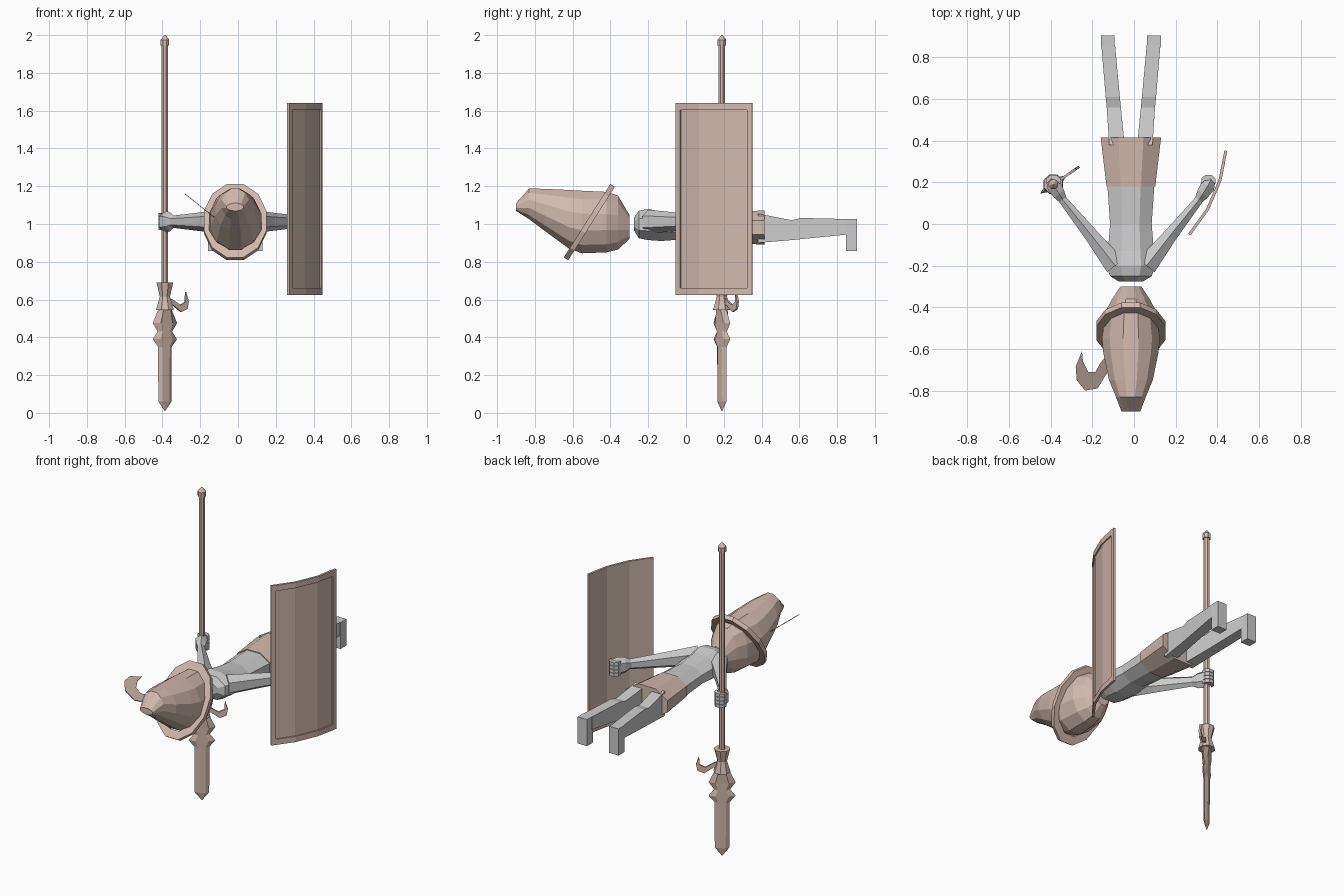
import bpy, bmesh, math
from mathutils import Vector as V

if "Cube" in bpy.data.objects:
    bpy.data.objects.remove(bpy.data.objects["Cube"])

CX = -0.015                      # the figure's own mid-plane
brown = bpy.data.materials.new("brown")
brown.diffuse_color = (0.64, 0.49, 0.43, 1)
brown.use_nodes = True
brown.node_tree.nodes["Principled BSDF"].inputs["Base Color"].default_value = brown.diffuse_color


def finish(name, bm, mat=None):
    bmesh.ops.recalc_face_normals(bm, faces=bm.faces)
    me = bpy.data.meshes.new(name)
    bm.to_mesh(me)
    bm.free()
    ob = bpy.data.objects.new(name, me)
    bpy.context.collection.objects.link(ob)
    if mat:
        me.materials.append(mat)
    return ob


def skin(name, rings, mat=None, closed=False):
    """Join rings of points with quads; cap the ends, or close into a loop."""
    bm = bmesh.new()
    vs = [[bm.verts.new(p) for p in r] for r in rings]
    n = len(vs[0])
    pairs = list(zip(vs, vs[1:])) + ([(vs[-1], vs[0])] if closed else [])
    for a, b in pairs:
        for i in range(n):
            j = (i + 1) % n
            bm.faces.new((a[i], a[j], b[j], b[i]))
    if not closed:
        bm.faces.new(vs[0])
        bm.faces.new(vs[-1])
    return finish(name, bm, mat)


def oval(c, a, b, n):
    """n-sided ring with flat sides touching the axes a and b."""
    k = 1 / math.cos(math.pi / n)
    return [V(c) + V(a) * k * math.cos(t) + V(b) * k * math.sin(t)
            for t in [(i + 0.5) * 2 * math.pi / n for i in range(n)]]


def along_y(sections, n, cx=CX):
    """Rings from (y, half width, z top, z bottom)."""
    return [oval((cx, y, (t + b) / 2), (hx, 0, 0), (0, 0, (t - b) / 2), n)
            for y, hx, t, b in sections]


def box(name, x0, x1, y0, y1, z0, z1, mat=None):
    return skin(name, [[(x, y, z) for x, y in
                        ((x0, y0), (x1, y0), (x1, y1), (x0, y1))] for z in (z0, z1)], mat)


# Head with tall pointed helmet
skin("helmet", along_y([
    (-0.90, 0.045, 1.11, 1.07), (-0.83, 0.072, 1.188, 1.025),
    (-0.75, 0.105, 1.186, 0.965), (-0.62, 0.132, 1.18, 0.87),
    (-0.55, 0.139, 1.176, 0.845), (-0.42, 0.122, 1.17, 0.85),
    (-0.36, 0.09, 1.15, 0.865), (-0.30, 0.05, 1.05, 0.92)], 12), brown)

# Tilted brim around the helmet
up, nrm = V((0, 0.536, 0.844)), V((0, 0.844, -0.536))
centre = V((CX, -0.512, 1.01))
skin("helmet_brim", [oval(centre + nrm * d, (0.166 * s, 0, 0), up * 0.23 * s, 12)
                     for s, d in ((1, -0.014), (1, 0.014), (0.78, 0.014), (0.78, -0.014))],
     brown, closed=True)


def plate(name, pts, place, thick, mat):
    """Flat outline with a little thickness; place(u, v, t) gives the 3D point."""
    return skin(name, [[place(u, v, t) for u, v in pts] for t in (-thick, thick)], mat)


# Hooked ornament on the helmet's side
plate("helmet_hook", [(-.25, -.61), (-.245, -.66), (-.22, -.71), (-.185, -.71),
                      (-.16, -.665), (-.12, -.62), (-.12, -.70), (-.175, -.79),
                      (-.235, -.80), (-.275, -.75), (-.28, -.685)],
      lambda u, v, t: (u, v, 1.095 - 0.8 * (u + 0.2) + t), 0.002, brown)

# Torso and skirt
skin("torso", along_y([
    (-0.275, 0.06, 1.035, 0.965), (-0.25, 0.10, 1.07, 0.925),
    (-0.20, 0.118, 1.08, 0.915), (-0.13, 0.11, 1.065, 0.91),
    (0.0, 0.10, 1.05, 0.92), (0.19, 0.113, 1.055, 0.91)], 8))
skin("skirt", along_y([(0.18, 0.117, 1.06, 0.905), (0.415, 0.145, 1.072, 0.89)], 8), brown)

for side, s in (("left", -1), ("right", 1)):
    # Legs: square section with a bent-down foot
    rings = []
    for y, dx, hx, t, b in ((0.38, 0.067, 0.037, 1.055, 0.90), (0.56, 0.082, 0.034, 1.02, 0.915),
                            (0.61, 0.087, 0.034, 1.032, 0.92), (0.86, 0.109, 0.033, 1.026, 0.945)):
        x = CX + s * dx
        rings.append([(x - hx, y, b), (x + hx, y, b), (x + hx, y, t), (x - hx, y, t)])
    skin(side + "_leg", rings)
    fx = CX + s * 0.111
    box(side + "_foot", fx - 0.033, fx + 0.033, 0.847, 0.905, 0.857, 1.026)

    # Arms slant outward to the fists
    across = V((0.78, s * -0.62, 0))
    arm = [(0.075, -0.20, .05, .055), (0.185, -0.06, .034, .043), (0.33, 0.12, .02, .028)]
    fist = [(0.325, 0.115, .02, .026), (0.345, 0.145, .03, .044),
            (0.37, 0.185, .036, .05), (0.385, 0.215, .026, .044)]
    for part, secs in (("arm", arm), ("fist", fist)):
        skin(side + "_" + part, [oval((CX + s * d, y, 1.012), across * a, (0, 0, b), 6)
                                 for d, y, a, b in secs])
    # Curled fingers
    for i in range(4):
        z = 0.978 + i * 0.023
        hx = CX + s * 0.372
        skin(f"{side}_finger_{i + 1}",
             [oval((hx + dx, 0.205 + dy, z), (0, 0.013, 0), (0, 0, 0.010), 4)
              for dx, dy in ((-0.034, 0), (-0.015, 0.018), (0.015, 0.018), (0.034, 0))])

# Spear shaft, end cap and socket
SX, SY = -0.387, 0.19


def turned(name, prof, n):
    return skin(name, [oval((SX, SY, z), (r, 0, 0), (0, r, 0), n) for z, r in prof], brown)


turned("spear_shaft", [(0.60, 0.017), (1.96, 0.017)], 8)
turned("spear_cap", [(1.945, 0.023), (1.975, 0.023), (2.0, 0.003)], 8)
turned("spear_socket", [(0.545, 0.047), (0.615, 0.027), (0.69, 0.044)], 8)

# Spear blade turned about the shaft
c, sn = math.cos(math.radians(34.5)), math.sin(math.radians(34.5))


def spear(u, z, t):
    return (SX + u * c - t * sn, SY + u * sn + t * c, z)


blade = []
for z, w, h in ((0.55, .042, .022), (0.475, .078, .017), (0.43, .046, .016), (0.39, .078, .015),
                (0.35, .044, .014), (0.06, .042, .012), (0.01, .002, .001)):
    blade.append([spear(u * w, z, t * h) for u, t in
                  ((-1, 0), (-.5, -1), (.5, -1), (1, 0), (.5, 1), (-.5, 1))])
skin("spear_blade", blade, brown)

# Spear hook
plate("spear_hook", [(.03, .605), (.05, .598), (.097, .571), (.129, .587), (.133, .64),
                     (.15, .59), (.142, .55), (.103, .534), (.05, .571), (.03, .565)],
      spear, 0.006, brown)

# Curved shield: bent panel with a raised rim on the outer side
arc = [V((.265, -.05, 0)), V((.352, .07, 0)), V((.412, .21, 0)), V((.440, .352, 0))]
out = [V((.81, -.587, 0)), V((.87, -.49, 0)), V((.95, -.31, 0)), V((.98, -.19, 0))]
inset = [arc[0].lerp(arc[1], 0.2), arc[1], arc[2], arc[3].lerp(arc[2], 0.2)]
Z0, Z1, RIM = 0.625, 1.64, 0.036


def outline(pts, z0, z1, d):
    flat = [p + o * d for p, o in zip(pts, out)]
    return [p + V((0, 0, z0)) for p in flat] + [p + V((0, 0, z1)) for p in flat[::-1]]


bm = bmesh.new()
loops = [[bm.verts.new(p) for p in outline(*a)] for a in (
    (arc, Z0, Z1, -0.006), (arc, Z0, Z1, 0.008),
    (inset, Z0 + RIM, Z1 - RIM, 0.008), (inset, Z0 + RIM, Z1 - RIM, 0.0))]
for a, b in zip(loops, loops[1:]):
    for i in range(8):
        j = (i + 1) % 8
        bm.faces.new((a[i], a[j], b[j], b[i]))
for lp in (loops[0], loops[-1]):
    for i in range(3):
        bm.faces.new((lp[i], lp[i + 1], lp[6 - i], lp[7 - i]))
finish("shield", bm, brown)
